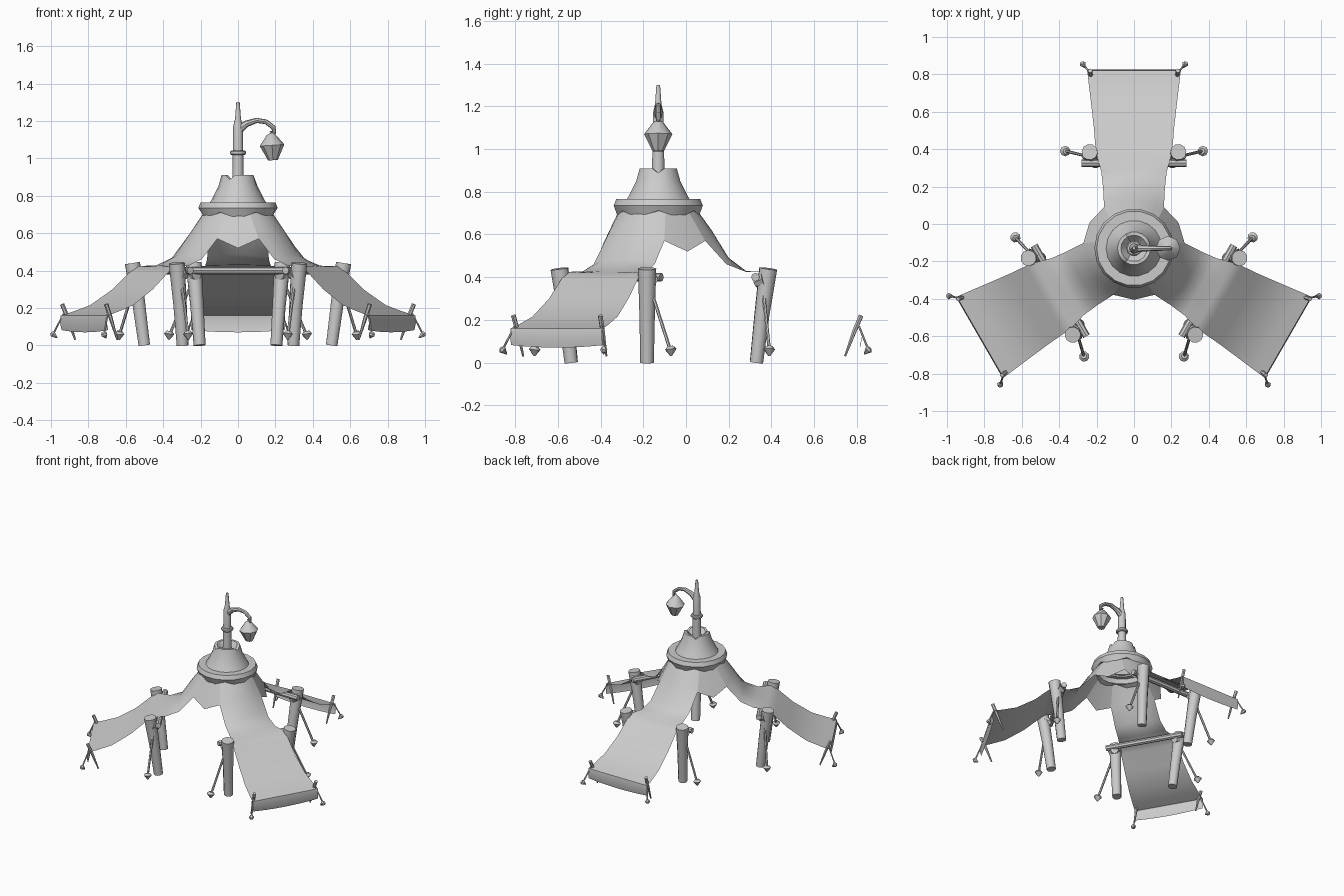
import bpy, bmesh, math
from mathutils import Vector

cube = bpy.data.objects.get("Cube")
if cube:
    bpy.data.objects.remove(cube)

grey = bpy.data.materials.new("plain_grey")
grey.use_nodes = True
grey.diffuse_color = (0.6, 0.6, 0.6, 1)
grey.node_tree.nodes["Principled BSDF"].inputs["Base Color"].default_value = (0.6, 0.6, 0.6, 1)

AXIS_Y = -0.13
ARM_ANGLES = [math.radians(a) for a in (90, -30, 210)]


def finish(name, bm, angle=40):
    bmesh.ops.remove_doubles(bm, verts=bm.verts, dist=0.0005)
    bmesh.ops.recalc_face_normals(bm, faces=bm.faces)
    mesh = bpy.data.meshes.new(name)
    bm.to_mesh(mesh)
    bm.free()
    mesh.materials.append(grey)
    obj = bpy.data.objects.new(name, mesh)
    bpy.context.collection.objects.link(obj)
    bpy.ops.object.select_all(action='DESELECT')
    obj.select_set(True)
    bpy.context.view_layer.objects.active = obj
    bpy.ops.object.shade_smooth_by_angle(angle=math.radians(angle))
    return obj


def bridge(bm, a, b, closed=True):
    n = len(a)
    for i in range(n if closed else n - 1):
        j = (i + 1) % n
        bm.faces.new((a[i], a[j], b[j], b[i]))


def loft(name, path, sides=8):
    """Closed tube through (point, radius) pairs."""
    bm = bmesh.new()
    pts = [Vector(p) for p, _ in path]
    rings = []
    for k, (_, radius) in enumerate(path):
        tangent = pts[min(k + 1, len(pts) - 1)] - pts[max(k - 1, 0)]
        q = tangent.to_track_quat('Z', 'Y')
        rings.append([bm.verts.new(pts[k] + q @ Vector((radius * math.cos(t), radius * math.sin(t), 0)))
                      for t in (2 * math.pi * i / sides for i in range(sides))])
    for a, b in zip(rings, rings[1:]):
        bridge(bm, a, b)
    bm.faces.new(rings[0])
    bm.faces.new(rings[-1])
    return finish(name, bm)


def lathe(name, profile, sides, lift):
    """Revolve (radius, z) about the mast; lift(row, side) shifts heights."""
    bm = bmesh.new()
    rings = []
    for k, (r, z) in enumerate(profile):
        rings.append([bm.verts.new((r * math.cos(2 * math.pi * i / sides),
                                    AXIS_Y + r * math.sin(2 * math.pi * i / sides),
                                    z + lift(k, i))) for i in range(sides)])
    for a, b in zip(rings, rings[1:]):
        bridge(bm, a, b)
    return finish(name, bm)


def at(angle, r, s, z):
    """Point at distance r along an arm, s sideways."""
    c, n = math.cos(angle), math.sin(angle)
    return Vector((r * c + s * n, AXIS_Y + r * n - s * c, z))


# Canopy arm rows: distance, height, half width, edge pullback, edge drop
ROWS = [(.185, .71, .12, .045, 0), (.25, .62, .16, .03, .05), (.33, .49, .165, .01, .03),
        (.41, .43, .175, 0, .005), (.5, .42, .2, 0, -.005), (.55, .39, .207, 0, 0),
        (.65, .30, .215, 0, 0), (.78, .215, .23, 0, 0), (.88, .18, .242, 0, 0),
        (.95, .16, .25, 0, 0), (.955, .12, .25, 0, -.005), (.945, .07, .25, 0, -.012)]
COLS = [i / 4 for i in range(-4, 5)]

for n, angle in enumerate(ARM_ANGLES):
    # Cloth arm with its hanging end
    bm = bmesh.new()
    grid = [[bm.verts.new(at(angle, r - pull * u * u, w * u, z - drop * u * u)) for u in COLS]
            for r, z, w, pull, drop in ROWS]
    for a, b in zip(grid, grid[1:]):
        bridge(bm, a, b, closed=False)
    finish(f"canopy_arm_{n}", bm, 60)

    # Pointed drape between this arm and the next
    bm = bmesh.new()
    mid = angle + math.radians(60)
    rows = []
    for k, (r_mid, z_mid) in enumerate(((.185, .71), (.275, .52))):
        r, z, w, pull, drop = ROWS[k]
        rows.append([bm.verts.new(p) for p in (
            at(angle, r - pull, -w, z - drop), at(mid, r_mid, 0, z_mid),
            at(angle + math.radians(120), r - pull, w, z - drop))])
    bridge(bm, rows[0], rows[1], closed=False)
    finish(f"pointed_drape_{n}", bm)

    # Crossbar under the cloth
    loft(f"crossbar_{n}", [(at(angle, .455, -.28, .40), .02), (at(angle, .455, .28, .40), .02)])

    for side, label in ((-1, "a"), (1, "b")):
        tag = f"{n}_{label}"
        # Leaning post
        loft(f"post_{tag}", [(at(angle, .46, side * .205, 0), .032),
                             (at(angle, .485, side * .22, .22), .036),
                             (at(angle, .515, side * .237, .44), .043)], 10)
        # Guy rope and ground peg
        loft(f"guy_rope_{tag}", [(at(angle, .49, side * .24, .35), .008),
                                 (at(angle, .52, side * .365, .06), .008)], 6)
        loft(f"ground_peg_{tag}", [(at(angle, .52, side * .37, .03), .004),
                                   (at(angle, .52, side * .368, .062), .028),
                                   (at(angle, .52, side * .364, .075), .016)], 8)
        # Rope lashing at the post and bar joint
        loft(f"lashing_{tag}", [(at(angle, .455, side * .22, .375), .026),
                                (at(angle, .50, side * .235, .39), .046)], 8)
        # End stake, end rope and small peg
        loft(f"end_stake_{tag}", [(at(angle, .875, side * .225, .03), .005),
                                  (at(angle, .92, side * .23, .15), .011),
                                  (at(angle, .95, side * .235, .22), .012)], 6)
        loft(f"end_rope_{tag}", [(at(angle, .94, side * .235, .17), .005),
                                 (at(angle, .98, side * .27, .07), .005)], 6)
        loft(f"end_peg_{tag}", [(at(angle, .965, side * .262, .04), .003),
                                (at(angle, .985, side * .274, .06), .018),
                                (at(angle, .992, side * .278, .068), .010)], 6)

# Scalloped collar
lathe("collar", [(.14, .765), (.2, .765), (.212, .735), (.195, .69), (.165, .705)], 18,
      lambda k, i: (.022 if i % 3 == 0 else 0) if k == 3 else 0)

# Flared cap with an uneven open rim
lathe("cap", [(.155, .755), (.135, .79), (.105, .85), (.088, .91), (.07, .91), (.035, .865), (.02, .865)], 18,
      lambda k, i: (-.022 if i % 6 == 0 else 0) if k in (3, 4) else 0)

# Mast with a binding and a branch
loft("mast", [((0, AXIS_Y, z), r) for z, r in
              ((.84, .032), (1.03, .028), (1.17, .026), (1.21, .016), (1.30, .009))], 10)
loft("mast_binding", [((0, AXIS_Y, z), r) for z, r in
                      ((1.018, .036), (1.024, .042), (1.036, .042), (1.042, .036))], 10)
loft("branch", [((x, AXIS_Y, z), r) for x, z, r in
                ((0, 1.15, .024), (.045, 1.185, .018), (.1, 1.203, .014), (.15, 1.195, .013),
                 (.19, 1.165, .013), (.195, 1.13, .009))], 8)

# Hanging lantern
loft("lantern", [((x, AXIS_Y, z), r) for x, z, r in
                 ((.187, .99, .026), (.182, 1.07, .066), (.178, 1.125, .024), (.18, 1.145, .012))], 8)
